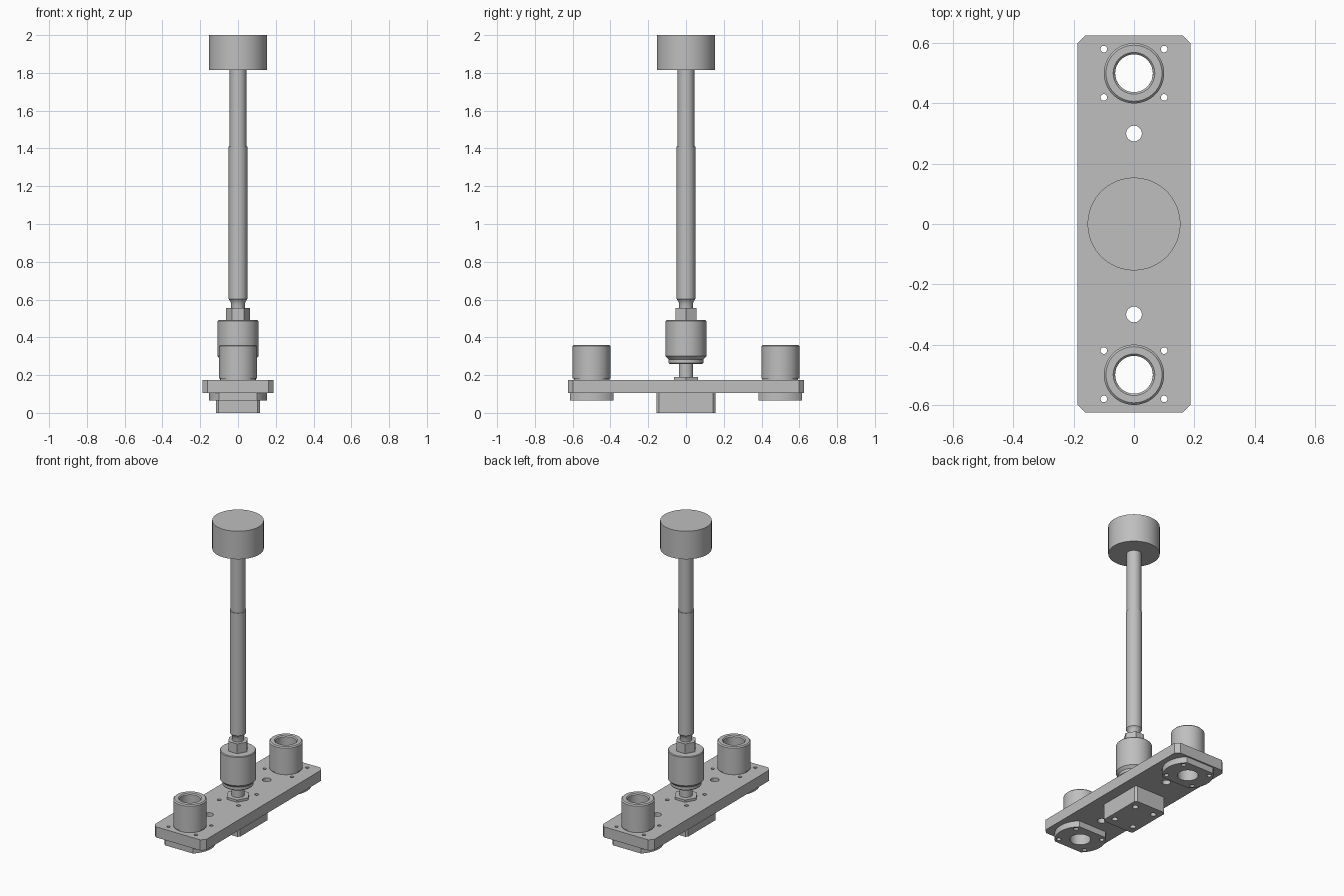
import bpy, bmesh
from math import cos, sin, pi, radians, asin

if "Cube" in bpy.data.objects:
    bpy.data.objects.remove(bpy.data.objects["Cube"])

steel = bpy.data.materials.new("steel_grey")
steel.use_nodes = True
GREY = (0.52, 0.52, 0.52, 1)
steel.diffuse_color = GREY
steel.node_tree.nodes["Principled BSDF"].inputs["Base Color"].default_value = GREY


def finish(bm, name):
    bmesh.ops.remove_doubles(bm, verts=bm.verts, dist=1e-5)
    bmesh.ops.recalc_face_normals(bm, faces=bm.faces)
    mesh = bpy.data.meshes.new(name)
    bm.to_mesh(mesh)
    bm.free()
    mesh.materials.append(steel)
    ob = bpy.data.objects.new(name, mesh)
    bpy.context.collection.objects.link(ob)
    return ob


def smooth(ob):
    bpy.ops.object.select_all(action='DESELECT')
    ob.select_set(True)
    bpy.context.view_layer.objects.active = ob
    bpy.ops.object.shade_smooth_by_angle(angle=radians(25))
    return ob


def add_prism(bm, outline, z0, z1):
    low = [bm.verts.new((x, y, z0)) for x, y in outline]
    high = [bm.verts.new((x, y, z1)) for x, y in outline]
    bm.faces.new(low[::-1])
    bm.faces.new(high)
    n = len(outline)
    for i in range(n):
        j = (i + 1) % n
        bm.faces.new((low[i], low[j], high[j], high[i]))


def prism(name, outline, z0, z1):
    bm = bmesh.new()
    add_prism(bm, outline, z0, z1)
    return finish(bm, name)


def ring(r, n=48, cx=0, cy=0):
    return [(cx + r * cos(2 * pi * i / n), cy + r * sin(2 * pi * i / n)) for i in range(n)]


def chamfered(w, d, c):
    return [(w - c, -d), (w, c - d), (w, d - c), (w - c, d),
            (c - w, d), (-w, d - c), (-w, c - d), (c - w, -d)]


def lathe(name, profile, closed=False, y=0):
    bm = bmesh.new()
    vs = [bm.verts.new((r, 0, z)) for r, z in profile]
    es = [bm.edges.new(p) for p in zip(vs, vs[1:])]
    if closed:
        es.append(bm.edges.new((vs[-1], vs[0])))
    bmesh.ops.spin(bm, geom=vs + es, cent=(0, 0, 0), axis=(0, 0, 1),
                   angle=2 * pi, steps=64)
    bmesh.ops.translate(bm, verts=bm.verts, vec=(0, y, 0))
    return smooth(finish(bm, name))


def drill(ob, holes):
    """Cut vertical through holes given as (x, y, radius)."""
    bm = bmesh.new()
    for x, y, r in holes:
        add_prism(bm, ring(r, 32, x, y), -0.1, 0.3)
    cutter = finish(bm, "hole_cutter")
    cutter.hide_render = True
    mod = ob.modifiers.new("holes", 'BOOLEAN')
    mod.operation = 'DIFFERENCE'
    mod.solver = 'EXACT'
    mod.object = cutter
    bpy.ops.object.select_all(action='DESELECT')
    ob.select_set(True)
    bpy.context.view_layer.objects.active = ob
    bpy.ops.object.modifier_apply(modifier=mod.name)
    bpy.data.objects.remove(cutter)
    return smooth(ob)


BORE = 0.0625
SIDES = (("front", -0.5), ("back", 0.5))


def corners(dx, dy, r, cy=0):
    return [(sx * dx, cy + sy * dy, r) for sx in (-1, 1) for sy in (-1, 1)]


# Base plate with bores, dowel holes and screw holes
plate_holes = [(0, s * 0.3, 0.026) for s in (-1, 1)] + corners(0.07, 0.095, 0.012)
for _, y in SIDES:
    plate_holes += [(0, y, BORE)] + corners(0.1, 0.08, 0.011, y)
drill(prism("base_plate", chamfered(0.188, 0.625, 0.026), 0.105, 0.175), plate_holes)

# Guide bushings and their flat-sided flanges
flat = 0.115
R = 0.153
a = asin(flat / R)
arc = [-a + 2 * a * i / 20 for i in range(21)]
for side, y in SIDES:
    lathe(side + "_bushing", [(BORE, 0.105), (0.094, 0.105), (0.094, 0.182), (0.1, 0.182),
                              (0.1, 0.353), (0.093, 0.36), (0.069, 0.36), (BORE, 0.353)],
          closed=True, y=y)
    outline = [(R * cos(t), y + R * sin(t)) for t in arc]
    outline += [(-R * cos(t), y - R * sin(t)) for t in arc]
    drill(prism(side + "_flange", outline, 0.065, 0.105),
          [(0, y, BORE)] + corners(0.1, 0.08, 0.014, y))

# Block under the plate
drill(prism("lower_block", chamfered(0.116, 0.155, 0.012), 0, 0.105),
      corners(0.07, 0.095, 0.018))

# Floating coupling: lower nut, stud, body, upper nut
prism("lower_nut", ring(0.074, 6), 0.175, 0.19)
lathe("stud", [(0, 0.17), (0.038, 0.17), (0.038, 0.27), (0, 0.27)])
lathe("coupling_body", [(0, 0.26), (0.088, 0.26), (0.092, 0.265), (0.092, 0.283),
                        (0.108, 0.3), (0.108, 0.486), (0.104, 0.491), (0, 0.491)])
prism("upper_nut", ring(0.064, 6), 0.49, 0.555)

# Stepped piston rod and piston head
lathe("piston_rod", [(0, 0.55), (0.036, 0.55), (0.036, 0.58), (0.043, 0.595), (0.049, 0.602),
                     (0.049, 1.41), (0.044, 1.41), (0.044, 1.82), (0, 1.82)])
lathe("piston_head", [(0, 1.815), (0.154, 1.815), (0.154, 2), (0, 2)])
